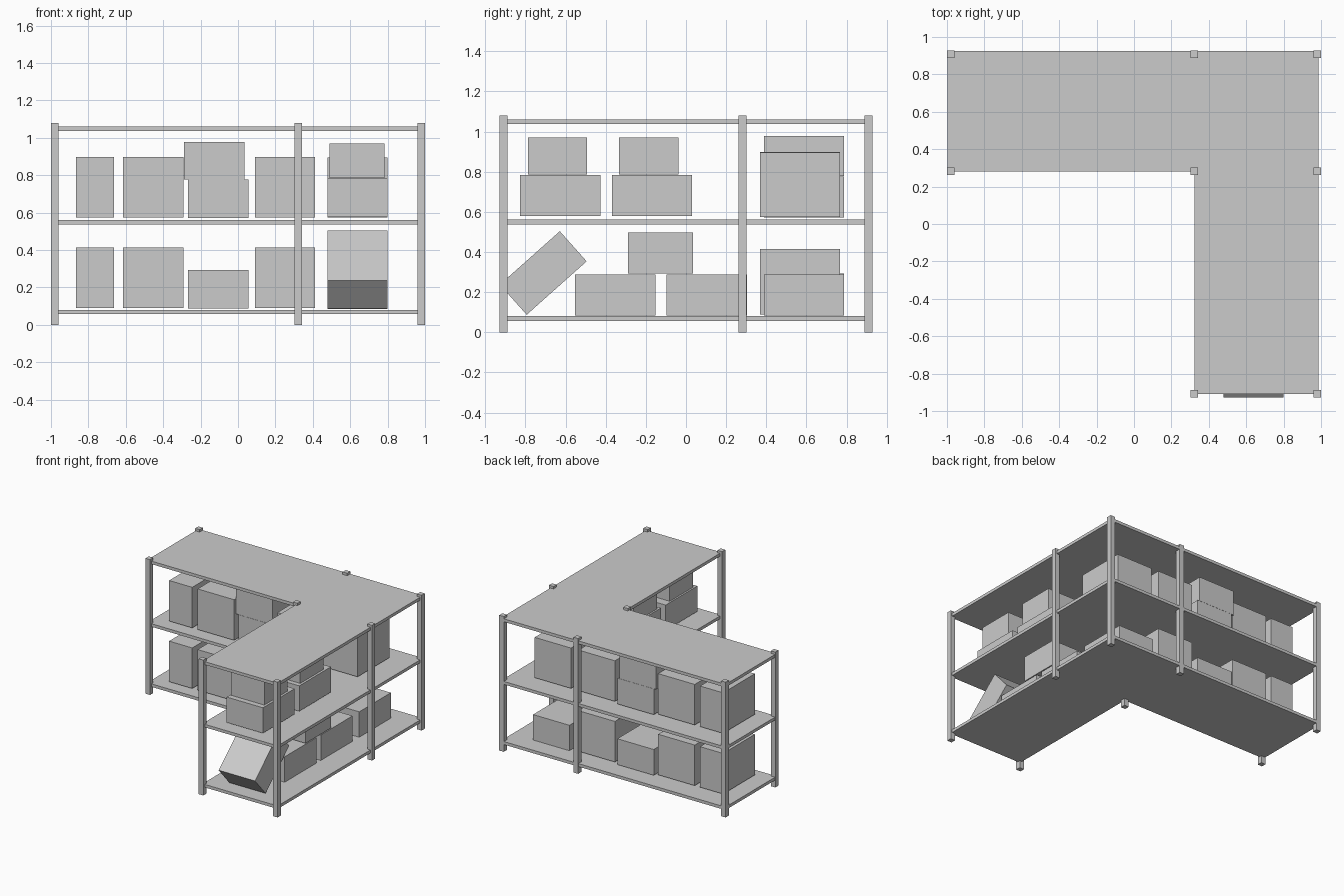
import bpy, bmesh
from math import radians

if "Cube" in bpy.data.objects:
    bpy.data.objects.remove(bpy.data.objects["Cube"])


def box(name, x, y, z, tilt=0):
    """Box from (min, max) ranges, optionally tilted about x."""
    bpy.ops.mesh.primitive_cube_add(size=1)
    o = bpy.context.object
    o.name = name
    o.location = [(r[0] + r[1]) / 2 for r in (x, y, z)]
    o.scale = [r[1] - r[0] for r in (x, y, z)]
    o.rotation_euler.x = radians(tilt)
    return o


# L-shaped shelf boards
outline = [(-.997, .926), (-.997, .28), (.323, .28), (.323, -.909),
           (.987, -.909), (.987, .926)]
for name, z in (("bottom_shelf", .057), ("middle_shelf", .537), ("top_shelf", 1.037)):
    bm = bmesh.new()
    face = bm.faces.new([bm.verts.new((x, y, z)) for x, y in outline])
    ext = bmesh.ops.extrude_face_region(bm, geom=[face])
    for v in ext["geom"]:
        if isinstance(v, bmesh.types.BMVert):
            v.co.z += .024
    bmesh.ops.recalc_face_normals(bm, faces=bm.faces)
    mesh = bpy.data.meshes.new(name)
    bm.to_mesh(mesh)
    bm.free()
    bpy.context.collection.objects.link(bpy.data.objects.new(name, mesh))

# Upright posts
posts = [(-.98, .908), (.323, .908), (.98, .908), (-.98, .281), (.323, .281),
         (.98, .281), (.323, -.908), (.98, -.908)]
for x, y in posts:
    box("post", (x - .02, x + .02), (y - .02, y + .02), (0, 1.08))

# Boxes along the back wing, same layout on both levels
back, back2, side = (.368, .768), (.388, .788), (.478, .799)
for level, z in (("lower", .09), ("upper", .574)):
    tall = (z, z + .324)
    box(level + "_narrow_box", (-.866, -.662), back, tall)
    box(level + "_large_box", (-.615, -.292), back, tall)
    box(level + "_flat_box", (-.267, .055), back2, (z - .003, z + .203))
    box(level + "_large_box", (.09, .412), back, tall)
box("upper_stacked_box", (-.288, .035), back2, (.778, .978))
box("upper_corner_box", side, back, (.574, .896))
box("lower_corner_box", side, back2, (.084, .287))

# Side wing, upper level: two stacks
for lower, upper in (((-.826, -.426), (-.786, -.493)), ((-.368, .031), (-.333, -.038))):
    box("stack_base_box", side, lower, (.58, .783))
    box("stack_top_box", (.489, .783), upper, (.785, .97))

# Side wing, lower level: two flat boxes, one on top, one leaning
box("side_flat_box", side, (-.552, -.152), (.084, .287))
box("side_flat_box", side, (-.097, .304), (.084, .287))
box("side_top_box", side, (-.289, .034), (.294, .497))
box("leaning_box", side, (-.911, -.511), (.195, .396), 41.7)
